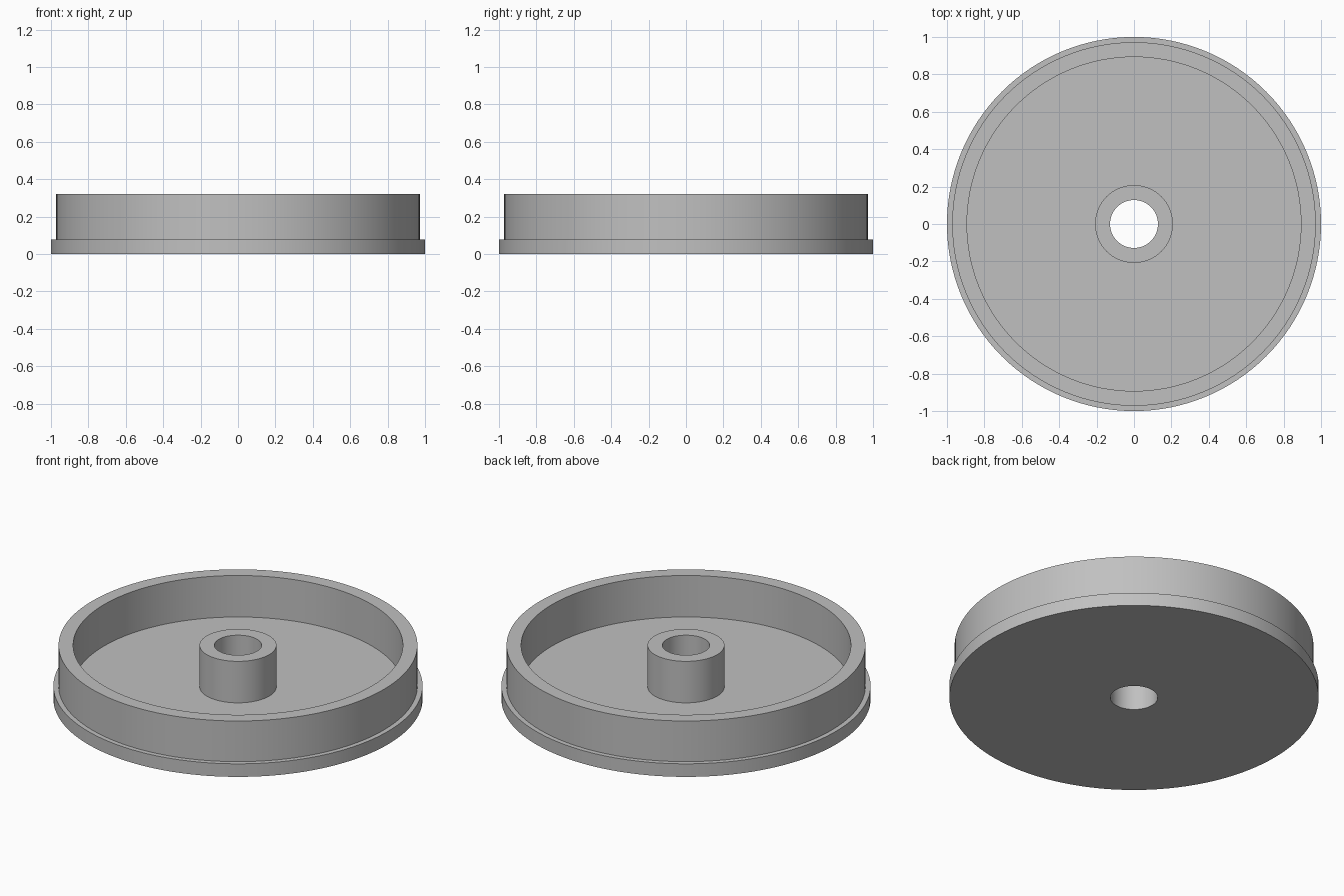
import bpy
import bmesh
import math

cube = bpy.data.objects.get("Cube")
if cube:
    bpy.data.objects.remove(cube, do_unlink=True)

SEGMENTS = 128

grey = bpy.data.materials.new("plain grey")
grey.use_nodes = True
colour = (0.53, 0.53, 0.53, 1)
grey.diffuse_color = colour
grey.node_tree.nodes["Principled BSDF"].inputs["Base Color"].default_value = colour


def lathe(name, profile):
    """Revolve a closed (radius, height) profile around the z axis."""
    bm = bmesh.new()
    verts = [bm.verts.new((r, 0, z)) for r, z in profile]
    edges = [bm.edges.new((verts[i - 1], v)) for i, v in enumerate(verts)]
    bmesh.ops.spin(bm, geom=verts + edges, cent=(0, 0, 0), axis=(0, 0, 1),
                   angle=math.tau, steps=SEGMENTS, use_merge=True)
    bmesh.ops.remove_doubles(bm, verts=bm.verts, dist=1e-5)
    bmesh.ops.recalc_face_normals(bm, faces=bm.faces)
    mesh = bpy.data.meshes.new(name)
    bm.to_mesh(mesh)
    bm.free()
    mesh.materials.append(grey)
    obj = bpy.data.objects.new(name, mesh)
    bpy.context.collection.objects.link(obj)
    bpy.ops.object.select_all(action="DESELECT")
    obj.select_set(True)
    bpy.context.view_layer.objects.active = obj
    bpy.ops.object.shade_smooth_by_angle(angle=math.radians(30))
    return obj


top, flange_top, floor = 0.321, 0.078, 0.073
bore, hub, inner, tread, flange = 0.128, 0.208, 0.893, 0.972, 1.0

# One solid section: base flange, stepped rim, dished floor and bored hub
lathe("flanged_wheel", [
    (bore, 0), (flange, 0), (flange, flange_top), (tread, flange_top),
    (tread, top), (inner, top), (inner, floor), (hub, floor),
    (hub, top), (bore, top),
])
